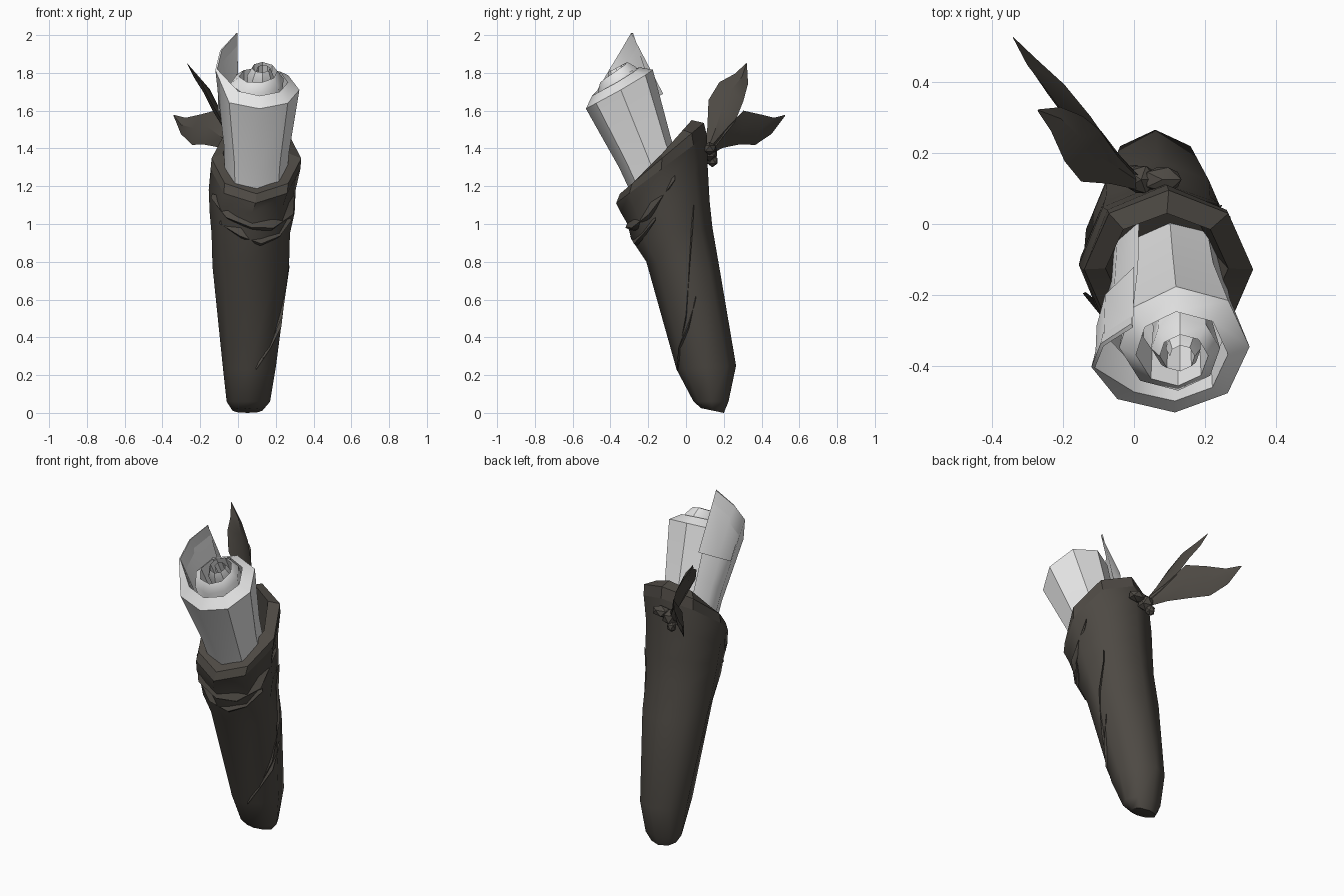
import bpy, bmesh, math
from mathutils import Vector

if "Cube" in bpy.data.objects:
    bpy.data.objects.remove(bpy.data.objects["Cube"])


def material(name, colour):
    m = bpy.data.materials.new(name)
    m.use_nodes = True
    m.diffuse_color = (*colour, 1)
    m.node_tree.nodes["Principled BSDF"].inputs["Base Color"].default_value = (*colour, 1)
    return m


cloth = material("dark_cloth", (0.075, 0.067, 0.057))
paper = material("white_paper", (0.8, 0.8, 0.8))


def finish(bm, name, mat, angle):
    bmesh.ops.recalc_face_normals(bm, faces=bm.faces)
    mesh = bpy.data.meshes.new(name)
    bm.to_mesh(mesh)
    bm.free()
    mesh.materials.append(mat)
    ob = bpy.data.objects.new(name, mesh)
    bpy.context.collection.objects.link(ob)
    bpy.ops.object.select_all(action="DESELECT")
    ob.select_set(True)
    bpy.context.view_layer.objects.active = ob
    bpy.ops.object.shade_smooth_by_angle(angle=math.radians(angle))


def loft(name, sections, mat, closed=True, caps=(0, -1), angle=50):
    """Skin a list of equal-length point sections."""
    bm = bmesh.new()
    rows = [[bm.verts.new(p) for p in s] for s in sections]
    n = len(rows[0])
    for a, b in zip(rows, rows[1:]):
        for i in range(n if closed else n - 1):
            j = (i + 1) % n
            bm.faces.new((a[i], a[j], b[j], b[i]))
    for c in caps:
        bm.faces.new(rows[c])
    finish(bm, name, mat, angle)


# Pouch rings: front y, z, back y, z, left x, right x
RINGS = [
    (0.08, 0.025, 0.20, 0.0, -0.03, 0.13),
    (0.04, 0.06, 0.225, 0.06, -0.06, 0.17),
    (-0.05, 0.23, 0.265, 0.25, -0.08, 0.20),
    (-0.21, 0.80, 0.18, 0.75, -0.135, 0.27),
    (-0.29, 0.92, 0.14, 0.98, -0.14, 0.275),
    (-0.31, 1.00, 0.125, 1.12, -0.15, 0.30),
    (-0.345, 1.06, 0.115, 1.30, -0.155, 0.305),
    (-0.37, 1.11, 0.11, 1.47, -0.145, 0.33),
    (-0.35, 1.16, 0.095, 1.535, -0.14, 0.335),
    (-0.28, 1.20, 0.03, 1.55, -0.08, 0.265),
    (-0.20, 1.05, 0.05, 1.25, -0.06, 0.22),
]


def pouch_point(k, deg):
    i = min(int(k), len(RINGS) - 2)
    fy, fz, by, bz, x0, x1 = [a + (b - a) * (k - i) for a, b in zip(RINGS[i], RINGS[i + 1])]
    c, s = math.cos(math.radians(deg)), math.sin(math.radians(deg))
    return Vector(((x0 + x1 + (x1 - x0) * c) / 2,
                   (fy + by + (by - fy) * s) / 2,
                   (fz + bz + (bz - fz) * s) / 2))


rings = [[pouch_point(k, d) for d in range(0, 360, 45)] for k in range(len(RINGS))]
loft("pouch", rings[:8], cloth, caps=(0,))
loft("pouch_rim", rings[7:], cloth, caps=(-1,), angle=25)


# Cloth folds: low tapered ridges lying on the pouch
def fold(name, path, size):
    sections = []
    for i, (k, d) in enumerate(path):
        p = pouch_point(k, d)
        mid = (pouch_point(k, 0) + pouch_point(k, 180)) / 2
        out = (p - mid).normalized()
        r = size * (0.25 if i in (0, len(path) - 1) else 1)
        up = Vector((0, 0, 1))
        sections.append([p + out * r * 0.6, p + up * r * 3.5 - out * r * 0.8,
                         p - out * r, p - up * r * 0.8 - out * r * 0.5])
    loft(name, sections, cloth, angle=60)


fold("upper_fold", [(6, -160), (5.4, -125), (4.8, -90), (4.7, -60), (5.2, -25), (6.2, 15)], 0.024)
fold("middle_fold", [(4.8, -140), (4.2, -105), (3.8, -75), (4.1, -45), (4.8, -20)], 0.016)
fold("lower_fold", [(2, -75), (2.2, -45), (2.4, -15), (2.7, 10)], 0.012)
fold("side_seam", [(2.1, -60), (2.5, -15), (3, 10), (4, 30), (5, 38)], 0.009)

# Rolled paper flower: one spiral sheet with a thick lip and a tall outer flap
TOP, BASE = Vector((0.115, -0.345, 1.71)), Vector((0.1, -0.1, 1.1))
U, V, W = Vector((1, 0, 0)), Vector((0, 0.88, 0.475)), Vector((0, -0.475, 0.88))
FLAP = {-3: 0.01, -4: 0.12, -4.6: 0.18, -5.3: 0.235}
sheet = []
for step in [-5.3, -4.6] + list(range(-4, 21)):
    t = step / 8
    r = 0.21 - 0.05 * t if t < 0 else min(0.21, 0.115 * 0.5 ** (t - 1))
    r = min(r, 0.235)
    if step in (-1, -2):
        r = 0.21
    a = step * math.pi / 4
    ray = U * math.cos(a) + V * math.sin(a)
    depth = max(0, min(t, 1.25))
    rise = FLAP.get(step, 0) + 0.055 * depth
    centre = TOP + (U * 0.012 + V * 0.025) * depth
    lip = 0.01 if step < -3 else 0.29 * r
    outer = centre + ray * r + W * rise
    inner = centre + ray * (r - lip) + W * (rise + (0.045 if step > -4 else 0.005))
    foot = BASE + ray * r * 0.7 if t <= 1 else centre + ray * r - W * 0.15
    waist = outer.lerp(foot, 0.55) - ray * r * 0.06
    sheet.append([foot, waist, outer, inner, inner - W * (0.13 + rise) - ray * 0.005])
loft("rolled_flower", sheet, paper, closed=False, caps=(), angle=40)


# Knot tails: pointed creased blades
def blade(name, path, across):
    across = Vector(across).normalized()
    pts = [Vector(p) for p in path]
    ridge = across.cross(pts[-1] - pts[0]).normalized() * 0.025
    sections = []
    for p, w in zip(pts, (0.02, 0.05, 0.095, 0.085, 0.045, 0.003)):
        thick = ridge * min(1, w * 15)
        sections.append([p + across * w, p + thick, p - across * w, p - thick * 0.5])
    loft(name, sections, cloth, angle=35)


blade("upper_tail", [(0.02, 0.11, 1.38), (-0.05, 0.15, 1.48), (-0.12, 0.19, 1.60),
                     (-0.17, 0.24, 1.70), (-0.22, 0.295, 1.77), (-0.27, 0.32, 1.85)],
      (0.3, 0.75, -0.6))
blade("lower_tail", [(0.02, 0.12, 1.38), (-0.07, 0.20, 1.45), (-0.15, 0.29, 1.51),
                     (-0.22, 0.38, 1.50), (-0.29, 0.46, 1.52), (-0.34, 0.525, 1.575)],
      (0.3, 0.15, 1))


# Knot lumps
def lump(name, loc, size):
    bm = bmesh.new()
    bmesh.ops.create_icosphere(bm, subdivisions=1, radius=1)
    for v in bm.verts:
        v.co = Vector(loc) + Vector(a * b for a, b in zip(v.co, size))
    finish(bm, name, cloth, 30)


lump("knot_centre", (0.02, 0.125, 1.38), (0.05, 0.045, 0.05))
lump("knot_loop", (0.08, 0.125, 1.40), (0.06, 0.04, 0.035))
lump("knot_end", (0.0, 0.14, 1.335), (0.03, 0.03, 0.035))
